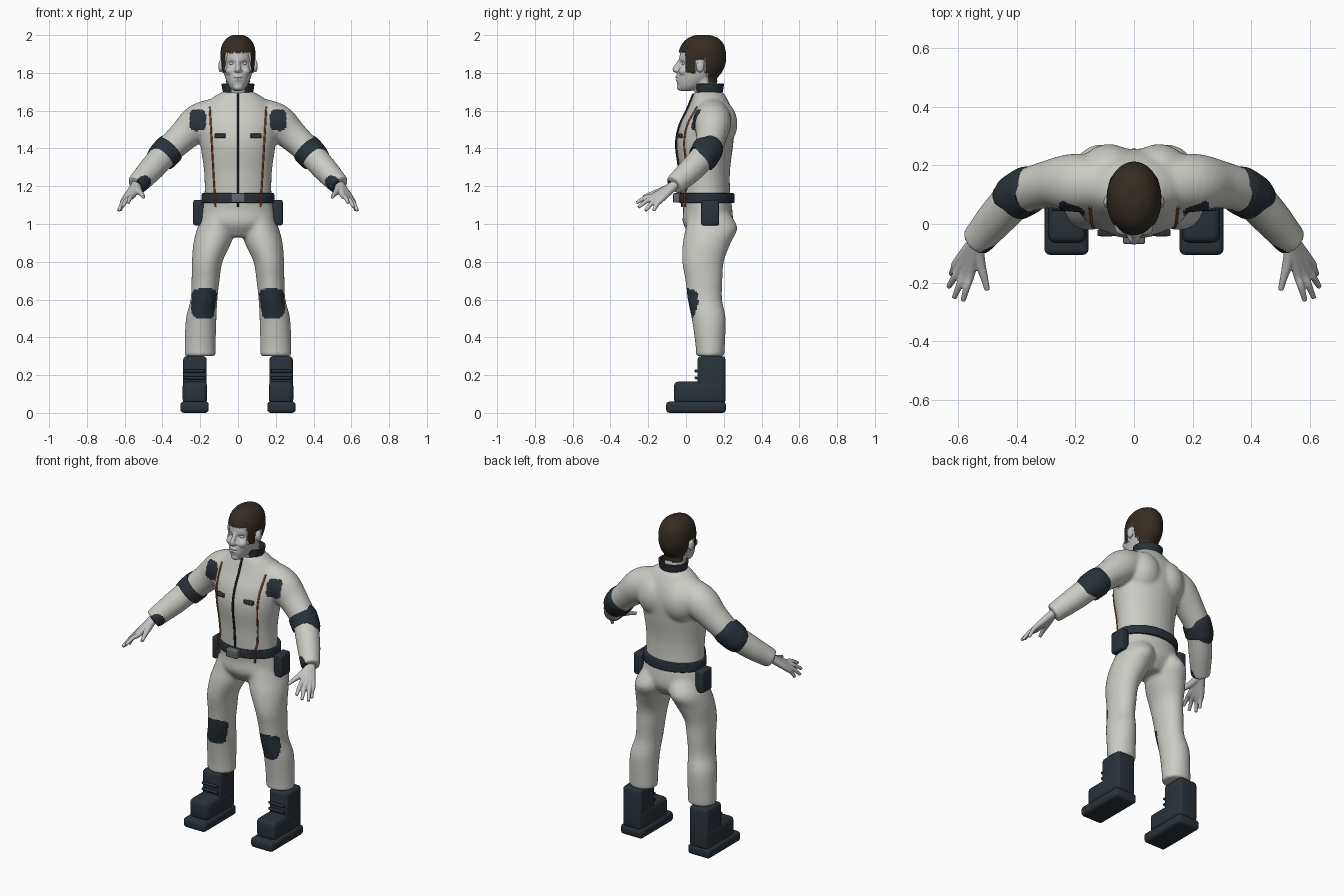
import bpy, bmesh, math
from mathutils import Vector
from mathutils.bvhtree import BVHTree

if "Cube" in bpy.data.objects:
    bpy.data.objects.remove(bpy.data.objects["Cube"])


def material(name, r, g, b):
    m = bpy.data.materials.new(name)
    m.use_nodes = True
    m.diffuse_color = (r, g, b, 1)
    bsdf = m.node_tree.nodes["Principled BSDF"]
    bsdf.inputs["Base Color"].default_value = (r, g, b, 1)
    bsdf.inputs["Roughness"].default_value = 0.7
    return m


SUIT = material("suit_white", .6, .6, .56)
SKIN = material("skin_grey", .55, .55, .55)
NAVY = material("dark_navy", .022, .032, .042)
HAIR = material("hair_brown", .035, .025, .016)
ORANGE = material("trim_orange", .3, .08, .025)
METAL = material("buckle_grey", .13, .14, .15)
BLACK = material("zip_black", .01, .012, .016)


def spline(rows, steps=5):
    """Catmull-Rom interpolation of rows of numbers."""
    out = []
    for i in range(len(rows) - 1):
        a, b, c, d = (rows[max(i - 1, 0)], rows[i], rows[i + 1], rows[min(i + 2, len(rows) - 1)])
        for k in range(steps):
            t = k / steps
            out.append([q + .5 * t * (r - p + t * (2 * p - 5 * q + 4 * r - s + t * (3 * (q - r) + s - p)))
                        for p, q, r, s in zip(a, b, c, d)])
    return out + [list(rows[-1])]


def loft(bm, rows, flat=False, side=1, seg=32):
    """Closed tube through rows of x, y, z, radius (and second radius)."""
    rows = spline(rows)
    pts = [Vector((r[0] * side, r[1], r[2])) for r in rows]
    rings = []
    for i, (p, r) in enumerate(zip(pts, rows)):
        u, v = Vector((1, 0, 0)), Vector((0, 1, 0))
        if not flat:
            t = (pts[min(i + 1, len(pts) - 1)] - pts[max(i - 1, 0)]).normalized()
            u = t.cross(v).normalized()
            v = t.cross(u)
        rings.append([bm.verts.new(p + u * r[3] * math.cos(a) + v * r[-1] * math.sin(a))
                      for a in (math.tau * k / seg for k in range(seg))])
    for a, b in zip(rings, rings[1:]):
        for k in range(seg):
            bm.faces.new((a[k - 1], a[k], b[k], b[k - 1]))
    bm.faces.new(rings[0])
    bm.faces.new(rings[-1])


def ball(bm, loc, size):
    new = bmesh.ops.create_uvsphere(bm, u_segments=24, v_segments=16, radius=1)["verts"]
    for v in new:
        v.co = Vector(loc) + Vector(a * b for a, b in zip(v.co, size))


def finish(bm, name, *mats, angle=50):
    bmesh.ops.recalc_face_normals(bm, faces=bm.faces)
    mesh = bpy.data.meshes.new(name)
    bm.to_mesh(mesh)
    bm.free()
    ob = bpy.data.objects.new(name, mesh)
    bpy.context.collection.objects.link(ob)
    for m in mats:
        mesh.materials.append(m)
    bpy.ops.object.select_all(action="DESELECT")
    ob.select_set(True)
    bpy.context.view_layer.objects.active = ob
    bpy.ops.object.shade_smooth_by_angle(angle=math.radians(angle))
    return ob


def fuse(ob, voxel, smooth):
    """Blend overlapping volumes into one skin and return it as a bmesh."""
    m = ob.modifiers.new("fuse", "REMESH")
    m.mode, m.voxel_size = "VOXEL", voxel
    m = ob.modifiers.new("soften", "SMOOTH")
    m.factor, m.iterations = .5, smooth
    mesh = bpy.data.meshes.new_from_object(ob.evaluated_get(bpy.context.evaluated_depsgraph_get()))
    bpy.data.objects.remove(ob)
    bm = bmesh.new()
    bm.from_mesh(mesh)
    for f in bm.faces:
        f.material_index = 0
    bm.normal_update()
    return bm


def box(name, loc, size, mat, bevel=.01):
    bm = bmesh.new()
    bmesh.ops.create_cube(bm, size=1)
    for v in bm.verts:
        v.co = Vector(loc) + Vector(a * b for a, b in zip(v.co, size))
    bmesh.ops.bevel(bm, geom=bm.edges[:], offset=bevel, segments=3, profile=.5, affect="EDGES")
    return finish(bm, name, mat)


def tube(name, rows, mat, flat=False, side=1, seg=12):
    bm = bmesh.new()
    loft(bm, rows, flat, side, seg)
    return finish(bm, name, mat)


# Suit: torso, legs and sleeves fused into one surface
bm = bmesh.new()
loft(bm, [(0, .115, .93, .10, .08), (0, .115, 1.0, .19, .13), (0, .115, 1.08, .19, .13),
          (0, .105, 1.15, .178, .13), (0, .1, 1.28, .18, .133), (0, .1, 1.42, .2, .15),
          (0, .112, 1.52, .21, .145), (0, .125, 1.6, .19, .12), (0, .125, 1.66, .145, .095),
          (0, .12, 1.7, .085, .075)], True)
for s in (1, -1):
    loft(bm, [(.2, .128, .3, .083, .075), (.2, .128, .36, .082, .078), (.195, .12, .5, .081, .09),
              (.18, .1, .6, .071, .091), (.172, .095, .7, .074, .098), (.163, .09, .8, .081, .11),
              (.136, .11, .9, .1, .127), (.115, .135, .98, .1, .137), (.09, .12, 1.06, .09, .11)], True, s)
    loft(bm, [(.08, .135, 1.59, .085), (.2, .14, 1.54, .1), (.29, .135, 1.465, .082),
              (.383, .105, 1.375, .072), (.46, .03, 1.29, .067), (.52, -.04, 1.225, .058),
              (.54, -.062, 1.205, .055)], False, s)
    ball(bm, (.085 * s, .165, 1.53), (.11, .108, .13))
bm = fuse(finish(bm, "suit_volume"), .009, 10)
for f in bm.faces:
    c = f.calc_center_median()
    x = abs(c.x)
    knee = ((x - .178) / .07) ** 4 + ((c.z - .58) / .078) ** 4 < 1 and c.y < .065
    chest = ((x - .213) / .043) ** 4 + ((c.z - 1.55) / .056) ** 4 < 1 and f.normal.y < 0
    cuff = (Vector((x, c.y, c.z)) - Vector((.495, -.085, 1.21))).length < .046
    f.material_index = int(knee or chest or cuff)
skin_tree = BVHTree.FromBMesh(bm)
finish(bm, "suit", SUIT, NAVY)


def front(x, z):
    hit = skin_tree.ray_cast(Vector((x, -1, z)), Vector((0, 1, 0)))[0]
    return hit.y if hit else .05


# Head and neck with sculpted sockets, mouth and raised hair
bm = bmesh.new()
loft(bm, [(0, .12, 1.64, .066), (0, .1, 1.74, .06), (0, .09, 1.82, .06)], True)
loft(bm, [(0, .0, 1.705, .024, .03), (0, .015, 1.722, .042, .055), (0, .035, 1.75, .058, .084),
          (0, .06, 1.79, .072, .109), (0, .08, 1.84, .081, .118), (0, .085, 1.89, .085, .119),
          (0, .088, 1.94, .078, .107), (0, .09, 1.975, .056, .078), (0, .09, 1.992, .025, .035)], True)
loft(bm, [(0, -.03, 1.868, .01), (0, -.046, 1.84, .012), (0, -.058, 1.818, .014), (0, -.05, 1.808, .01)])
ball(bm, (0, -.044, 1.779), (.025, .014, .008))
ball(bm, (0, -.042, 1.764), (.021, .014, .008))
ball(bm, (0, -.032, 1.724), (.024, .017, .017))
for s in (1, -1):
    ball(bm, (.012 * s, -.046, 1.813), (.011, .012, .009))
    ball(bm, (.092 * s, .075, 1.835), (.012, .022, .034))
    ball(bm, (.04 * s, -.01, 1.81), (.026, .03, .024))
bm = fuse(finish(bm, "head_volume"), .005, 4)
for v in bm.verts:
    x, y, z = abs(v.co.x), v.co.y, v.co.z
    if y < .03:
        v.co.y += .013 * math.exp(-((x - .034) / .018) ** 2 - ((z - 1.851) / .012) ** 2)
        v.co.y += .005 * math.exp(-(x / .026) ** 4 - ((z - 1.7715) / .004) ** 2)


def is_hair(c):
    near_ear = abs(c.y - .075) < .028 and 1.79 < c.z < 1.875
    return not near_ear and (c.z > 1.91 or (c.z > 1.805 and c.y > .002) or (c.y > .115 and c.z > 1.75))


hair = [f for f in bm.faces if is_hair(f.calc_center_median())]
for f in hair:
    f.material_index = 1
for v in {v for f in hair for v in f.verts}:
    v.co += v.normal * .009
finish(bm, "head", SKIN, HAIR)

# Collar with a front opening and a thin trim on its rim
arc = [math.radians(-90 + 24 + 312 * k / 40) for k in range(41)]
bm = bmesh.new()
rows = []
for r, z in ((.078, 1.685), (.088, 1.74), (.074, 1.74), (.064, 1.685)):
    rows.append([bm.verts.new((r * math.cos(a), .122 + .9 * r * math.sin(a), z)) for a in arc])
for a, b in zip(rows, rows[1:] + rows[:1]):
    for k in range(40):
        bm.faces.new((a[k], a[k + 1], b[k + 1], b[k]))
for k in (0, -1):
    bm.faces.new([row[k] for row in rows])
finish(bm, "collar", NAVY)
tube("collar_trim", [(.081 * math.cos(a), .122 + .073 * math.sin(a), 1.741, .003) for a in arc[::4]],
     ORANGE, seg=8)

# Belt, buckle and zip
tube("belt", [(0, .11, z, .192 + d, .146 + d) for z, d in
              ((1.111, -.006), (1.117, 0), (1.157, 0), (1.163, -.006))], NAVY, True, seg=64)
box("belt_buckle", (0, -.05, 1.138), (.075, .036, .05), METAL, .006)
levels = [1.69 - .6 * k / 14 for k in range(15)]
tube("front_zip", [(0, front(0, z) - .003, z, .006) for z in levels], BLACK)

for side, s in (("left", 1), ("right", -1)):
    # Chest trim and pocket
    rows = []
    for k in range(15):
        x, z = .15 - .03 * k / 14, 1.62 - .53 * k / 14
        rows.append((x, front(x, z) - (.02 if z < 1.18 else .003), z, .005))
    tube(side + "_chest_trim", rows, ORANGE, side=s)
    y = front(.095, 1.467)
    box(side + "_chest_pocket", (.095 * s, y - .002, 1.467), (.06, .022, .024), NAVY, .005)
    box(side + "_pocket_trim", (.095 * s, y - .012, 1.467), (.04, .006, .007), ORANGE, .002)
    # Elbow band and hip pouch
    tube(side + "_elbow_band", [(.358, .117, 1.401, .078), (.364, .1145, 1.395, .082),
                                (.403, .091, 1.353, .08), (.408, .087, 1.347, .075)], NAVY, side=s, seg=40)
    box(side + "_hip_pouch", (.21 * s, .128, 1.06), (.055, .095, .135), NAVY, .012)
    # Boot
    box(side + "_boot_sole", (.23 * s, .053, .03), (.15, .316, .06), NAVY, .018)
    box(side + "_boot_foot", (.228 * s, .07, .107), (.13, .268, .118), NAVY, .025)
    box(side + "_boot_shaft", (.228 * s, .135, .175), (.124, .148, .25), NAVY, .018)
    for z in (.185, .222):
        tube(side + "_boot_lace", [(.175, .053, z, .008), (.28, .053, z, .008)], NAVY, side=s)
    # Hand: palm struts, four fingers and thumb fused together
    bm = bmesh.new()
    wrist = (.535, -.05, 1.215)
    for knuckle, tip in (((.556, -.165, 1.152), (.583, -.262, 1.112)),
                         ((.575, -.16, 1.142), (.613, -.252, 1.088)),
                         ((.592, -.148, 1.134), (.632, -.215, 1.07)),
                         ((.602, -.13, 1.13), (.624, -.172, 1.07))):
        mid = [.5 * (a + b) for a, b in zip(knuckle, tip)]
        mid[2] += .008
        loft(bm, [(*wrist, .024), (*knuckle, .016), (*mid, .0125), (*tip, .009)], False, s, 12)
    loft(bm, [(.535, -.07, 1.2, .022), (.525, -.13, 1.175, .019), (.51, -.185, 1.158, .013),
              (.5, -.225, 1.143, .01)], False, s, 12)
    finish(fuse(finish(bm, "hand_volume"), .004, 3), side + "_hand", SKIN)
    # Eye
    bm = bmesh.new()
    ball(bm, (.034 * s, -.008, 1.85), (.014, .014, .009))
    finish(bm, side + "_eye", SKIN)
